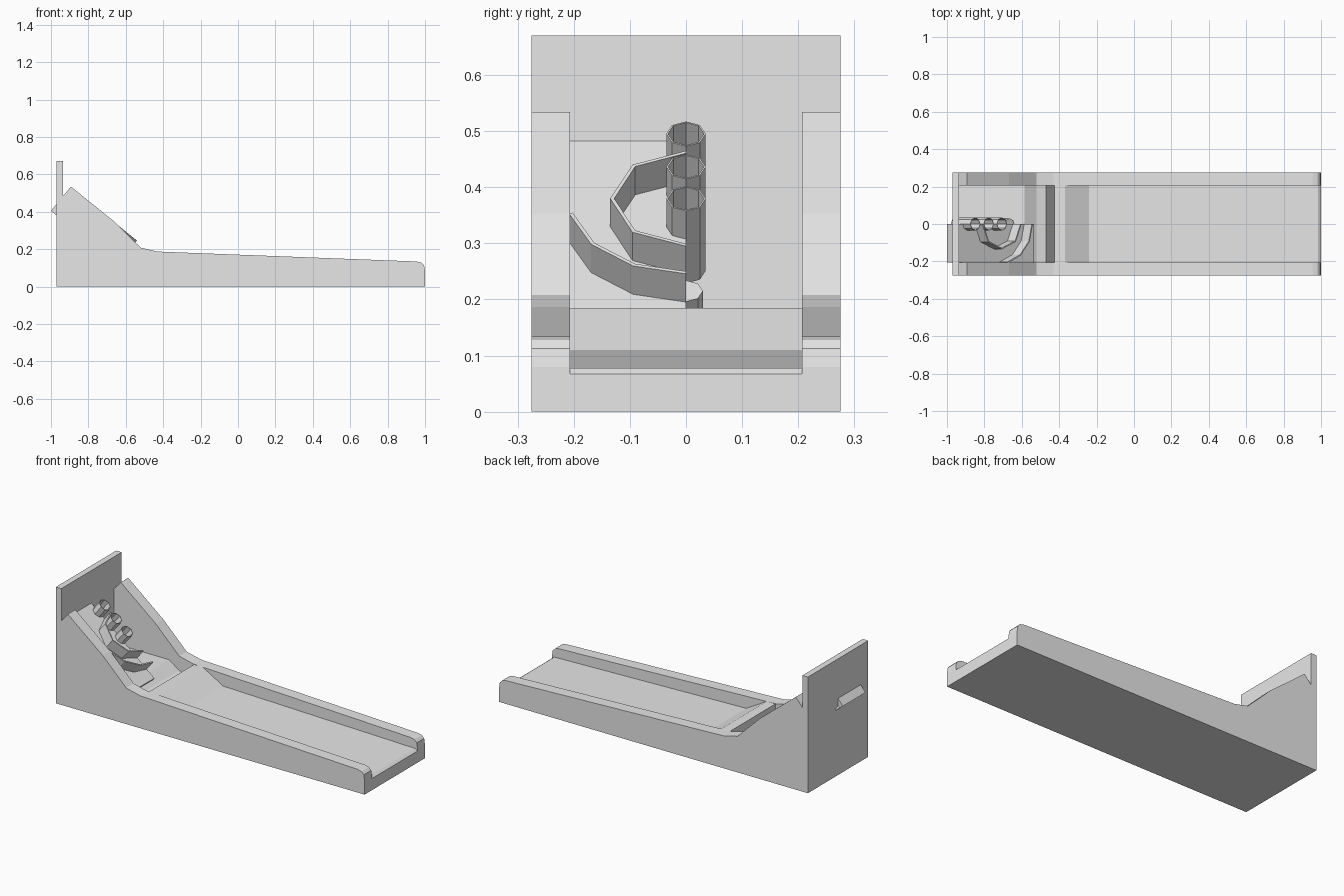
import bpy, bmesh, math
from mathutils import Vector

if "Cube" in bpy.data.objects:
    bpy.data.objects.remove(bpy.data.objects["Cube"])

grey = bpy.data.materials.new("light_grey")
grey.diffuse_color = (0.8, 0.8, 0.8, 1)
grey.use_nodes = True
grey.node_tree.nodes["Principled BSDF"].inputs["Base Color"].default_value = grey.diffuse_color

# Frame of the tilted target board: down-slope, across, outward normal
ORIGIN = Vector((-0.706, 0, 0.38))
U = Vector((0.777, 0, -0.63)).normalized()
N = Vector((-U.z, 0, U.x))


def tilt(s, y, n):
    return ORIGIN + U * s + Vector((0, y, 0)) + N * n


def finish(name, bm):
    bmesh.ops.recalc_face_normals(bm, faces=bm.faces)
    me = bpy.data.meshes.new(name)
    bm.to_mesh(me)
    bm.free()
    me.materials.append(grey)
    ob = bpy.data.objects.new(name, me)
    bpy.context.collection.objects.link(ob)
    return ob


def prism(name, pts, lo, hi, place):
    """Extrude a 2D outline between two levels; place maps (a, b, level) to 3D."""
    bm = bmesh.new()
    a = [bm.verts.new(place(p, q, lo)) for p, q in pts]
    b = [bm.verts.new(place(p, q, hi)) for p, q in pts]
    bm.faces.new(a)
    bm.faces.new(b)
    for i in range(len(pts)):
        j = (i + 1) % len(pts)
        bm.faces.new((a[i], a[j], b[j], b[i]))
    return finish(name, bm)


def side(x, z, y):
    return Vector((x, y, z))


def arc(s, r, a0, a1, steps):
    """Points (s, y) on an arc; angle 0 points down the slope, 90 towards -y."""
    out = []
    for i in range(steps + 1):
        a = math.radians(a0 + (a1 - a0) * i / steps)
        out.append((s + r * math.cos(a), -r * math.sin(a)))
    return out


def tube(name, s, r, wall, lo, hi):
    """Open eight-sided tube standing on the tilted board."""
    bm = bmesh.new()
    rings = []
    for rad, n in ((r, lo), (r, hi), (r - wall, hi), (r - wall, lo)):
        rings.append([bm.verts.new(tilt(p, q, n)) for p, q in arc(s, rad, 0, 315, 7)])
    for k in range(4):
        a, b = rings[k], rings[(k + 1) % 4]
        for i in range(8):
            j = (i + 1) % 8
            bm.faces.new((a[i], a[j], b[j], b[i]))
    return finish(name, bm)


# Lane body with ramp, crossbar and ball pit
lane = [(1, 0), (1, 0.067), (0.985, 0.078), (-0.24, 0.11), (-0.37, 0.185),
        (-0.425, 0.185), (-0.425, 0.03), (-0.47, 0.11), (-0.52, 0.125),
        (-0.585, 0.17), (-0.935, 0.17), (-0.935, 0)]
prism("lane", lane, -0.207, 0.207, side)

# Side walls
wall = [(1, 0), (1, 0.08), (0.995, 0.113), (0.98, 0.128), (0.955, 0.134),
        (-0.43, 0.187), (-0.52, 0.208), (-0.668, 0.353), (-0.893, 0.534),
        (-0.935, 0.485), (-0.935, 0)]
for name, y in (("left_wall", -0.275), ("right_wall", 0.207)):
    prism(name, wall, y, y + 0.068, side)

# Back board
prism("back_board", [(-0.97, 0), (-0.935, 0), (-0.935, 0.67), (-0.97, 0.67)],
      -0.275, 0.275, side)

# Tilted target board (half width) with cup notches along its inner edge
cups = (-0.183, -0.09, 0.0)
outline = [(0.275, -0.207), (-0.244, -0.207), (-0.244, 0)]
for s in cups:
    outline += arc(s, 0.034, 180, 0, 4)
outline.append((0.275, 0))
prism("target_board", outline, -0.166, -0.065, tilt)

# Scoring cups
for i, s in enumerate(cups):
    tube("cup_%d" % (i + 1), s, 0.035, 0.003, -0.166, 0.0)

# Closed lower cup
prism("lower_cup", arc(0.136, 0.03, 0, 315, 7), -0.166, -0.102, tilt)

# Curved fences around the lowest cup
for name, r, end, steps in (("inner_fence", 0.135, 180, 4), ("outer_fence", 0.213, 78.75, 3)):
    pts = arc(0, r, 0, end, steps) + arc(0, r - 0.007, end, 0, steps)
    prism(name, pts, -0.07, 0.0, tilt)
